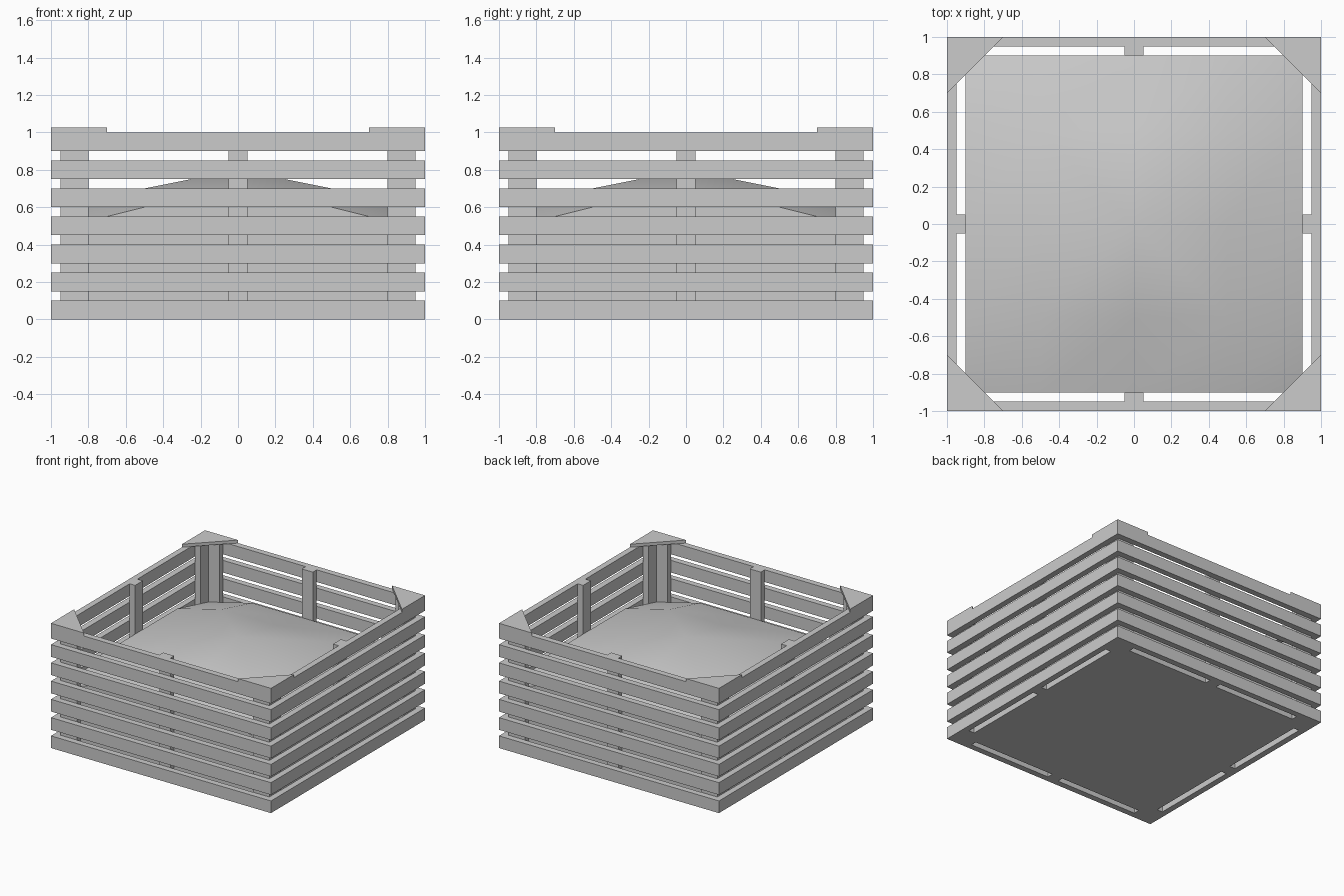
import bpy, math
from mathutils import Matrix

if "Cube" in bpy.data.objects:
    bpy.data.objects.remove(bpy.data.objects["Cube"])


def add_mesh(name, verts, faces):
    me = bpy.data.meshes.new(name)
    me.from_pydata(verts, [], faces)
    me.update()
    ob = bpy.data.objects.new(name, me)
    bpy.context.collection.objects.link(ob)
    return ob


def prism(name, outline, z0, z1, quarter=0):
    """Extrude a counter-clockwise outline, turned by quarter turns about z."""
    n = len(outline)
    verts = [(x, y, z) for z in (z0, z1) for x, y in outline]
    faces = [list(range(n))[::-1], list(range(n, 2 * n))]
    faces += [(i, (i + 1) % n, n + (i + 1) % n, n + i) for i in range(n)]
    ob = add_mesh(name, verts, faces)
    ob.data.transform(Matrix.Rotation(quarter * math.pi / 2, 4, 'Z'))
    return ob


def square_ring(name, outer, inner, z0, z1):
    """Four mitred slats forming one square course."""
    corners = [(-1, -1), (1, -1), (1, 1), (-1, 1)]
    loops = [(outer, z0), (outer, z1), (inner, z1), (inner, z0)]
    verts = [(r * x, r * y, z) for r, z in loops for x, y in corners]
    faces = []
    for a in range(4):
        b = (a + 1) % 4
        for i in range(4):
            j = (i + 1) % 4
            faces.append((a * 4 + i, a * 4 + j, b * 4 + j, b * 4 + i))
    return add_mesh(name, verts, faces)


# Seven slat courses
for k in range(7):
    z = 0.15 * k
    square_ring(f"slat_course_{k + 1}", 1.0, 0.95, z, z + 0.1)

# Corner angle posts, centre posts and triangular corner caps
angle = [(0.95, 0.95), (0.8, 0.95), (0.8, 0.9), (0.9, 0.9), (0.9, 0.8), (0.95, 0.8)]
centre = [(0.9, -0.05), (0.95, -0.05), (0.95, 0.05), (0.9, 0.05)]
cap = [(1, 1), (0.7, 1), (1, 0.7)]
for q in range(4):
    prism(f"corner_post_{q + 1}", angle, 0, 1, q)
    prism(f"centre_post_{q + 1}", centre, 0, 1, q)
    prism(f"corner_cap_{q + 1}", cap, 1, 1.025, q)

# Mounded filling: hipped 5 x 5 grid over a flat bottom
steps = [-0.9, -0.5, 0, 0.5, 0.9]


def height(x, y):
    if x == 0 and y == 0:
        return 0.8
    return 0.7 - 0.1 * (abs(x) > 0.8) - 0.1 * (abs(y) > 0.8)


verts = [(x, y, height(x, y)) for y in steps for x in steps]
faces = [(r * 5 + c, r * 5 + c + 1, r * 5 + c + 6, r * 5 + c + 5)
         for r in range(4) for c in range(4)]
# Split the middle four faces so they all meet at the peak
for r, c in ((1, 1), (1, 2), (2, 1), (2, 2)):
    q = (r * 5 + c, r * 5 + c + 1, r * 5 + c + 6, r * 5 + c + 5)
    faces.remove(q)
    k = q.index(12)
    q = q[k:] + q[:k]
    faces += [(q[0], q[1], q[2]), (q[0], q[2], q[3])]
# Walls and underside
rim = [0, 1, 2, 3, 4, 9, 14, 19, 24, 23, 22, 21, 20, 15, 10, 5]
base = len(verts)
verts += [(verts[i][0], verts[i][1], 0) for i in rim]
n = len(rim)
for i in range(n):
    j = (i + 1) % n
    faces.append((base + i, base + j, rim[j], rim[i]))
faces.append([base + i for i in range(n)][::-1])
filling = add_mesh("filling", verts, faces)
bpy.context.view_layer.objects.active = filling
filling.select_set(True)
bpy.ops.object.shade_smooth_by_angle(angle=math.radians(40))
